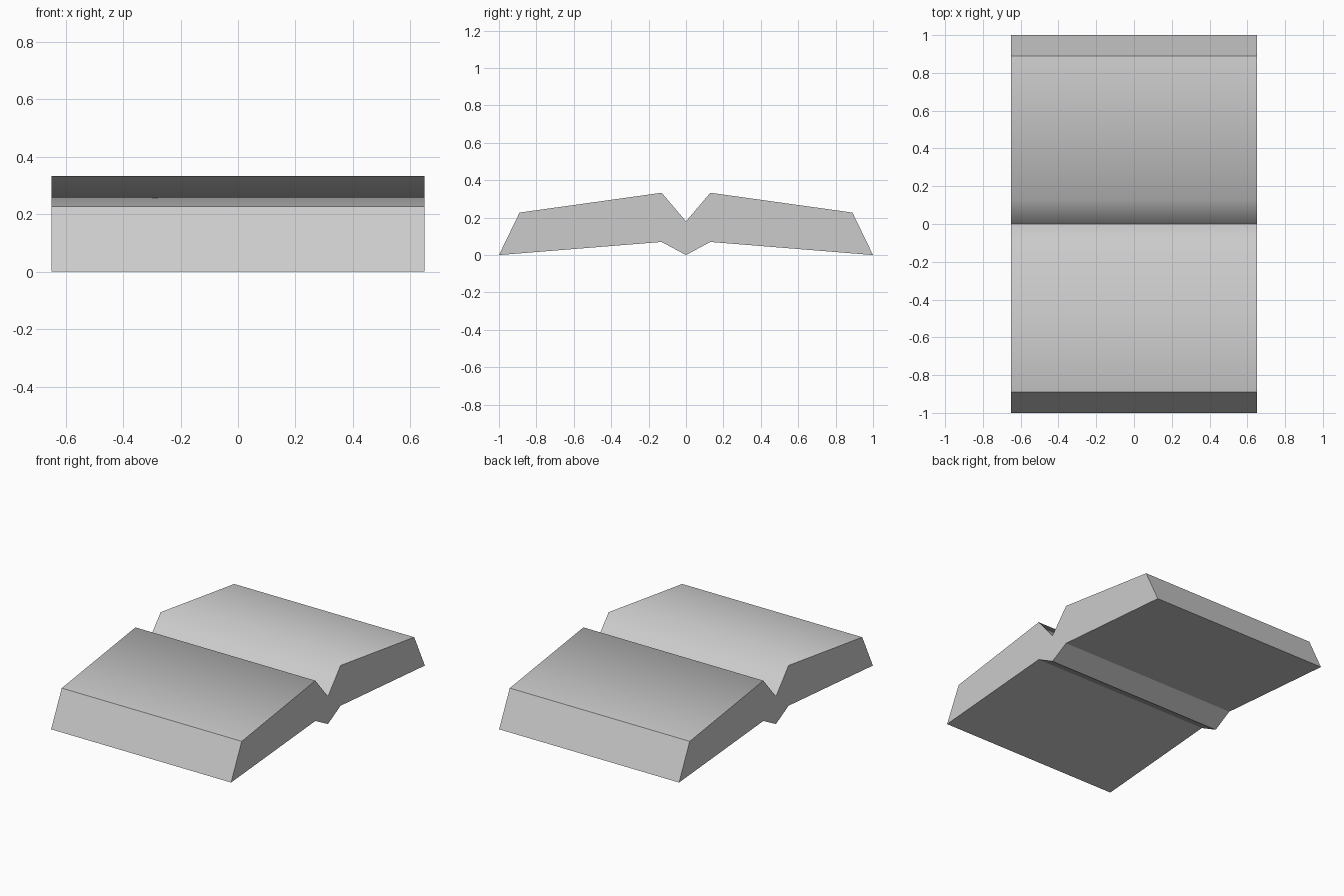
import bpy
import bmesh

default_cube = bpy.data.objects.get("Cube")
if default_cube:
    bpy.data.objects.remove(default_cube, do_unlink=True)

HALF_WIDTH = 0.65
RIDGE_Y = 0.13

# Plain grey material
grey = bpy.data.materials.new("light_grey")
grey.use_nodes = True
colour = (0.6, 0.6, 0.6, 1.0)
grey.diffuse_color = colour
grey.node_tree.nodes["Principled BSDF"].inputs["Base Color"].default_value = colour

# Half cross-section (y, z), from the top valley round to the bottom valley
half = [(0, 0.18), (RIDGE_Y, 0.333), (0.89, 0.227), (1, 0), (RIDGE_Y, 0.07), (0, 0)]
profile = half + [(-y, z) for y, z in reversed(half[1:-1])]

# Folded slab: the mirrored profile extruded along x
bm = bmesh.new()
end = bm.faces.new([bm.verts.new((-HALF_WIDTH, y, z)) for y, z in profile])
sides = bmesh.ops.extrude_face_region(bm, geom=[end], use_keep_orig=True)
moved = [v for v in sides["geom"] if isinstance(v, bmesh.types.BMVert)]
bmesh.ops.translate(bm, verts=moved, vec=(2 * HALF_WIDTH, 0, 0))
bmesh.ops.recalc_face_normals(bm, faces=bm.faces)

# Only the two upper ridges are shaded smooth; every other edge stays sharp
for face in bm.faces:
    face.smooth = True
for edge in bm.edges:
    a, b = edge.verts
    along_x = abs(a.co.x - b.co.x) > 1
    edge.smooth = along_x and a.co.z > 0.3

mesh = bpy.data.meshes.new("folded_slab")
bm.to_mesh(mesh)
bm.free()
mesh.materials.append(grey)
slab = bpy.data.objects.new("folded_slab", mesh)
bpy.context.collection.objects.link(slab)
